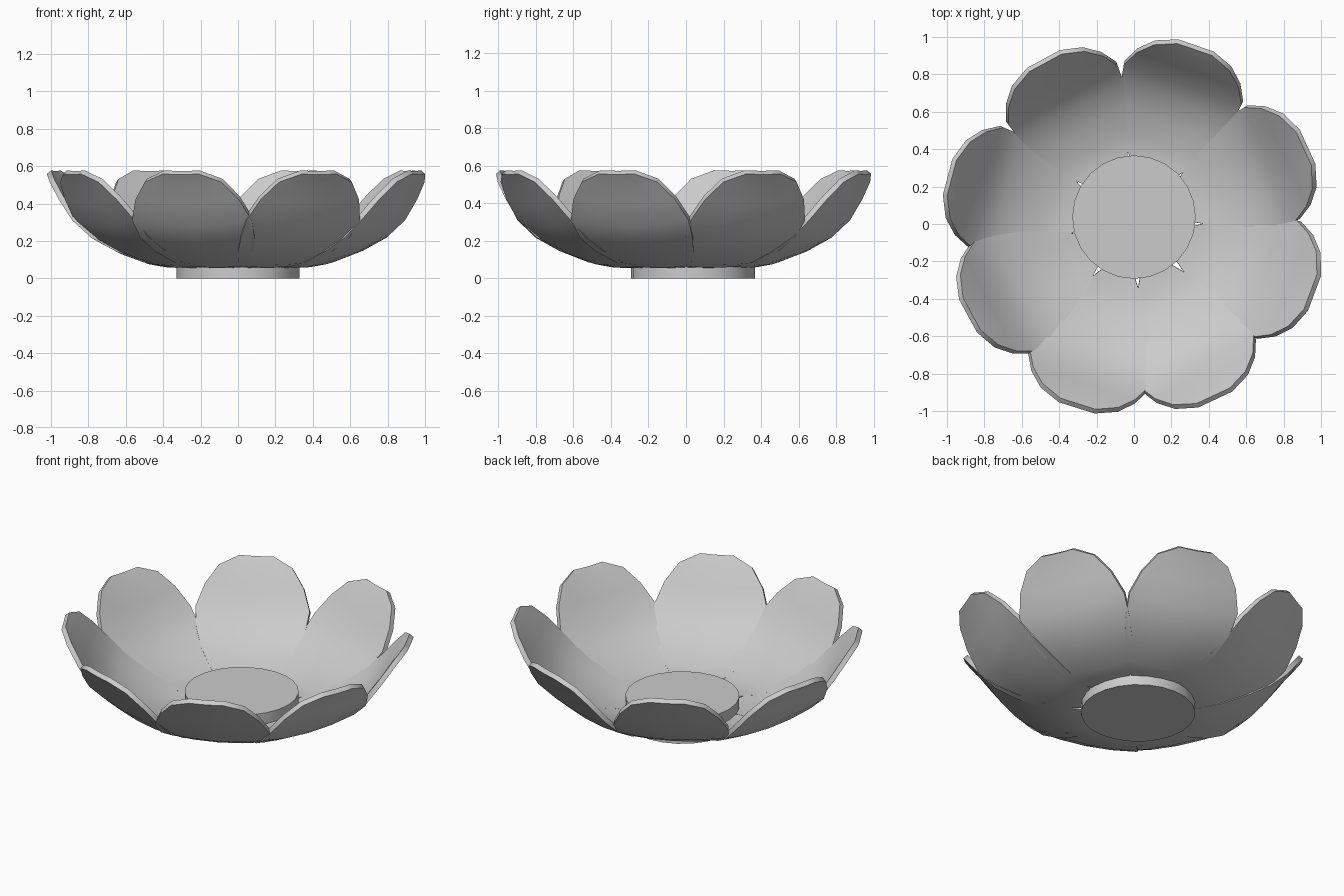
import bpy, bmesh
from math import radians, cos, sin

if "Cube" in bpy.data.objects:
    bpy.data.objects.remove(bpy.data.objects["Cube"])

# Petal midline: (distance from centre, underside height, half width)
PROFILE = [(0.22, 0.055, 0.06), (0.30, 0.055, 0.115), (0.38, 0.058, 0.17),
           (0.46, 0.072, 0.215), (0.60, 0.122, 0.28), (0.72, 0.185, 0.32),
           (0.82, 0.275, 0.335), (0.905, 0.395, 0.29), (0.975, 0.50, 0.215),
           (1.02, 0.555, 0.10)]
COLS = [-1, -0.5, 0, 0.5, 1]
# Petal direction (degrees) and small length variation
PETALS = [(71, 1.0), (24.5, 1.0), (-20.5, 1.01), (-65, 1.005),
          (-107.5, 1.0), (-151.5, 0.99), (165.3, 1.01), (118.5, 0.995)]


def shade(obj, angle):
    bpy.ops.object.select_all(action='DESELECT')
    obj.select_set(True)
    bpy.context.view_layer.objects.active = obj
    bpy.ops.object.shade_smooth_by_angle(angle=radians(angle))


def make_petal(name, angle, scale):
    bm = bmesh.new()
    c, s = cos(radians(angle)), sin(radians(angle))
    rows = []
    for r, z, half in PROFILE:
        u = r * scale
        row = []
        for k in COLS:
            w = half * k
            lift = 0.035 * (w / 0.335) ** 2      # gentle cupping
            row.append(bm.verts.new((u * c - w * s, u * s + w * c - 0.01, z + lift)))
        rows.append(row)
    for a, b in zip(rows, rows[1:]):
        for i in range(len(COLS) - 1):
            bm.faces.new((a[i], b[i], b[i + 1], a[i + 1]))
    me = bpy.data.meshes.new(name)
    bm.to_mesh(me)
    bm.free()
    ob = bpy.data.objects.new(name, me)
    bpy.context.collection.objects.link(ob)
    # leaf thickness, grown upward and inward
    mod = ob.modifiers.new("thickness", 'SOLIDIFY')
    mod.thickness = 0.03
    mod.offset = 1
    bpy.context.view_layer.objects.active = ob
    bpy.ops.object.select_all(action='DESELECT')
    ob.select_set(True)
    bpy.ops.object.modifier_apply(modifier=mod.name)
    shade(ob, 35)


# Ring of petals
for n, (ang, sc) in enumerate(PETALS):
    make_petal(f"petal_{n + 1}", ang, sc)

# Round centre disc, also the foot
bpy.ops.mesh.primitive_cylinder_add(vertices=24, radius=0.33, depth=0.155,
                                    location=(0, 0.037, 0.0775))
disc = bpy.context.object
disc.name = "centre_disc"
shade(disc, 35)
